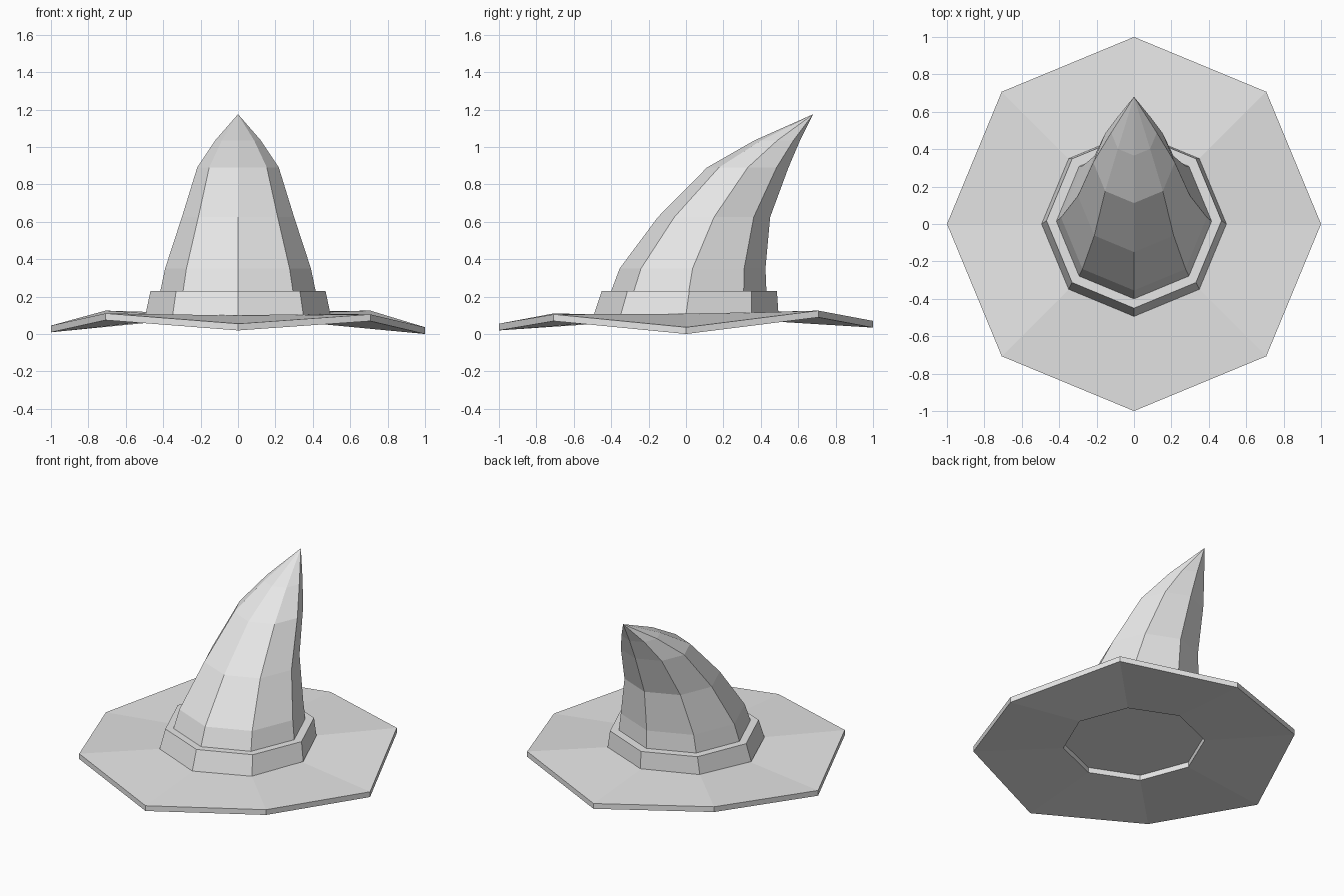
import bpy, bmesh
from math import cos, sin, pi

default = bpy.data.objects.get("Cube")
if default:
    bpy.data.objects.remove(default)

SIDES = 8

# One grey felt colour
felt = bpy.data.materials.new("grey_felt")
felt.use_nodes = True
felt.diffuse_color = (0.8, 0.8, 0.8, 1)
felt.node_tree.nodes["Principled BSDF"].inputs["Base Color"].default_value = (0.8, 0.8, 0.8, 1)


def ring(radius, y, heights):
    """Eight points around (0, y); heights is one value or one per point."""
    if not isinstance(heights, (list, tuple)):
        heights = [heights] * SIDES
    return [(radius * cos(2 * pi * i / SIDES), y + radius * sin(2 * pi * i / SIDES), h)
            for i, h in enumerate(heights)]


def loft(name, rings, closed=False, bottom=False, tip=None):
    """Skin a stack of rings, with an optional base face and pointed tip."""
    bm = bmesh.new()
    loops = [[bm.verts.new(p) for p in r] for r in rings]
    pairs = list(zip(loops, loops[1:]))
    if closed:
        pairs.append((loops[-1], loops[0]))
    for a, b in pairs:
        for i in range(SIDES):
            j = (i + 1) % SIDES
            bm.faces.new((a[i], a[j], b[j], b[i]))
    if bottom:
        bm.faces.new(loops[0][::-1])
    if tip:
        t = bm.verts.new(tip)
        for i in range(SIDES):
            bm.faces.new((loops[-1][i], loops[-1][(i + 1) % SIDES], t))
    bmesh.ops.recalc_face_normals(bm, faces=bm.faces)
    mesh = bpy.data.meshes.new(name)
    bm.to_mesh(mesh)
    bm.free()
    mesh.materials.append(felt)
    obj = bpy.data.objects.new(name, mesh)
    bpy.context.collection.objects.link(obj)
    return obj


# Wavy brim: a thin slab with a hole underneath
THICK = 0.036
edge = [0.036, 0.125, 0.07, 0.125, 0.045, 0.11, 0.055, 0.105]
inner = [0.107 + 0.008 * sin(2 * pi * i / SIDES) for i in range(SIDES)]
lower = lambda heights: [h - THICK for h in heights]
loft("brim", [ring(0.44, 0, lower(inner)), ring(1, 0, lower(edge)),
              ring(1, 0, edge), ring(0.44, 0, inner)], closed=True)

# Band with a narrow ledge on top and a closed base
loft("band", [ring(0.494, 0, inner), ring(0.468, 0.018, 0.23),
              ring(0.415, 0.015, 0.23)], bottom=True)

# Crown leaning backwards to a point: (radius, y, z)
profile = [(0.415, 0.015, 0.23), (0.39, 0.035, 0.35), (0.3, 0.15, 0.625),
           (0.218, 0.33, 0.89), (0.122, 0.488, 1.035)]
loft("crown", [ring(*p) for p in profile], tip=(0, 0.68, 1.175))
